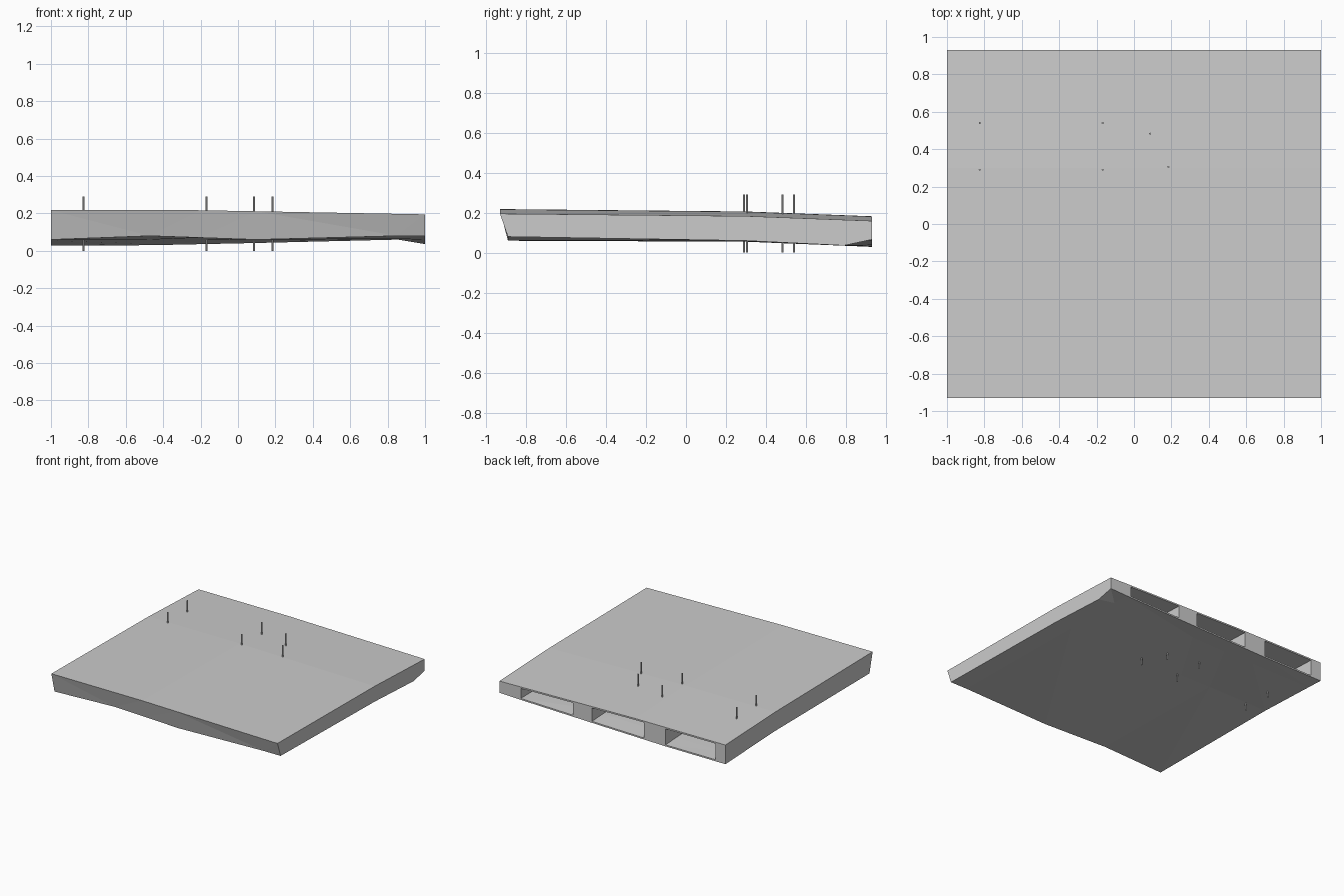
import bpy, bmesh
from mathutils import Vector

if "Cube" in bpy.data.objects:
    bpy.data.objects.remove(bpy.data.objects["Cube"])

# Surface grid: heights along columns (x) and rows (y)
XS = [-1, -0.47, 0.1, 0.85, 1]
YS = [-0.93, 0.3, 0.79, 0.93]
BOTTOM = [[0.060, 0.080, 0.060, 0.080, 0.080],
          [0.055, 0.060, 0.057, 0.064, 0.060],
          [0.035, 0.037, 0.051, 0.061, 0.036],
          [0.029, 0.030, 0.042, 0.060, 0.066]]


def lerp_table(t, ts, vs):
    t = min(max(t, ts[0]), ts[-1])
    for i in range(len(ts) - 1):
        if t <= ts[i + 1]:
            k = (t - ts[i]) / (ts[i + 1] - ts[i])
            return vs[i] + (vs[i + 1] - vs[i]) * k


def top_z(x, y):
    return (lerp_table(x, [-1, -0.2, 1], [0.218, 0.217, 0.195])
            + lerp_table(y, [-0.93, 0.3, 0.93], [0, -0.012, -0.036]))


def bottom_z(x, y):
    return lerp_table(y, YS, [lerp_table(x, XS, row) for row in BOTTOM])


def slab(name, xs, ys, inset=0.0, front_lean=0.0):
    """Closed block between the top and bottom surfaces."""
    bm = bmesh.new()
    nx, ny = len(xs), len(ys)
    top = [[bm.verts.new((x, y, top_z(x, y) - inset)) for x in xs] for y in ys]
    bot = [[bm.verts.new((x, y + (front_lean if j == 0 else 0), bottom_z(x, y) + inset))
            for x in xs] for j, y in enumerate(ys)]
    for j in range(ny - 1):
        for i in range(nx - 1):
            for g in (top, bot):
                bm.faces.new((g[j][i], g[j][i + 1], g[j + 1][i + 1], g[j + 1][i]))
    for j in (0, ny - 1):
        for i in range(nx - 1):
            bm.faces.new((bot[j][i], bot[j][i + 1], top[j][i + 1], top[j][i]))
    for i in (0, nx - 1):
        for j in range(ny - 1):
            bm.faces.new((bot[j][i], bot[j + 1][i], top[j + 1][i], top[j][i]))
    bmesh.ops.triangulate(bm, faces=bm.faces)
    bmesh.ops.recalc_face_normals(bm, faces=bm.faces)
    mesh = bpy.data.meshes.new(name)
    bm.to_mesh(mesh)
    bm.free()
    obj = bpy.data.objects.new(name, mesh)
    bpy.context.collection.objects.link(obj)
    return obj


# Main slab with a leaning front face
COLS = sorted(XS + [-0.2])
deck = slab("deck_slab", COLS, YS, front_lean=0.04)

# Three deep pockets opening at the back
for n, (a, b) in enumerate([(-0.91, -0.47), (-0.28, 0.18), (0.35, 0.81)]):
    cols = [a] + [x for x in COLS if a + 0.01 < x < b - 0.01] + [b]
    cutter = slab(f"pocket_cutter_{n}", cols, [-0.8, 0.3, 0.79, 0.93, 0.96], inset=0.012)
    mod = deck.modifiers.new(f"pocket_{n}", 'BOOLEAN')
    mod.operation = 'DIFFERENCE'
    mod.solver = 'EXACT'
    mod.object = cutter
    bpy.context.view_layer.objects.active = deck
    bpy.ops.object.modifier_apply(modifier=mod.name)
    bpy.data.objects.remove(cutter)

# Thin pins passing through the slab
PINS = [(-0.825, 0.54), (-0.825, 0.29), (-0.168, 0.54),
        (-0.168, 0.29), (0.086, 0.483), (0.184, 0.305)]
for n, (x, y) in enumerate(PINS):
    bpy.ops.mesh.primitive_cylinder_add(vertices=8, radius=0.0055, depth=0.29,
                                        location=(x, y, 0.145))
    bpy.context.object.name = f"pin_{n}"
